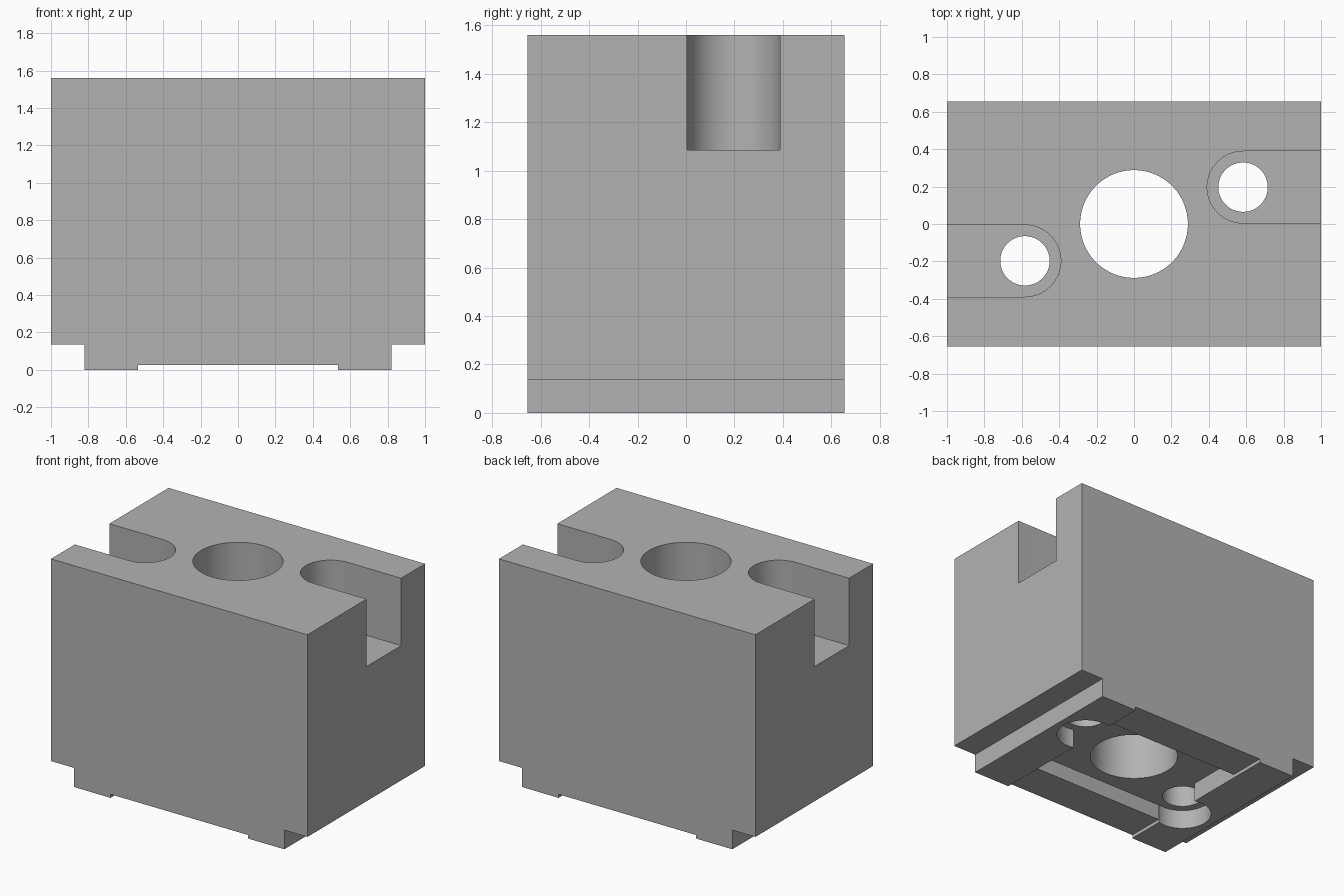
import bpy, bmesh, math

if "Cube" in bpy.data.objects:
    bpy.data.objects.remove(bpy.data.objects["Cube"])

grey = bpy.data.materials.new("grey")
grey.diffuse_color = (0.45, 0.45, 0.45, 1)
grey.use_nodes = True
grey.node_tree.nodes["Principled BSDF"].inputs["Base Color"].default_value = grey.diffuse_color


def prism(name, outline, depth, place):
    """Extrude a 2D outline by depth; place maps (u, v, w) to x, y, z."""
    bm = bmesh.new()
    rings = [[bm.verts.new(place(u, v, w)) for u, v in outline] for w in (0, depth)]
    n = len(outline)
    bm.faces.new(rings[0])
    bm.faces.new(rings[1])
    for i in range(n):
        j = (i + 1) % n
        bm.faces.new((rings[0][i], rings[0][j], rings[1][j], rings[1][i]))
    bmesh.ops.recalc_face_normals(bm, faces=bm.faces)
    mesh = bpy.data.meshes.new(name)
    bm.to_mesh(mesh)
    bm.free()
    mesh.materials.append(grey)
    obj = bpy.data.objects.new(name, mesh)
    bpy.context.collection.objects.link(obj)
    return obj


def arc(cx, cy, r, start, end, n):
    steps = [start + (end - start) * i / n for i in range(n + 1)]
    return [(cx + r * math.cos(a), cy + r * math.sin(a)) for a in steps]


def circle(cx, cy, r, n=64):
    return arc(cx, cy, r, 0, 2 * math.pi, n)[:-1]


def cut(target, outline, z0, z1):
    """Subtract a vertical prism between two heights."""
    cutter = prism("cutter", outline, z1 - z0, lambda u, v, w: (u, v, z0 + w))
    cutter.hide_render = True
    mod = target.modifiers.new("cut", 'BOOLEAN')
    mod.operation = 'DIFFERENCE'
    mod.solver = 'EXACT'
    mod.object = cutter
    bpy.context.view_layer.objects.active = target
    bpy.ops.object.modifier_apply(modifier=mod.name)
    bpy.data.objects.remove(cutter, do_unlink=True)


# Body: stepped front profile with two feet, extruded front to back
TOP, HALF_Y, STEP = 1.56, 0.655, 0.135
right = [(0.535, 0.025), (0.535, 0), (0.82, 0), (0.82, STEP), (1, STEP), (1, TOP)]
profile = right + [(-x, z) for x, z in reversed(right)]
body = prism("block_body", profile, 2 * HALF_Y, lambda u, v, w: (u, w - HALF_Y, v))

# Underside pocket between the feet
P = 0.386
cut(body, [(-0.535, -P), (0.535, -P), (0.535, P), (-0.535, P)], -0.1, STEP)

# Central bore
cut(body, circle(0, 0, 0.288, 96), -0.1, TOP + 0.1)

# Bolt holes with bottom counterbores and open-ended top slots
CX, CY, R = 0.583, 0.197, 0.192
for s in (1, -1):
    slot = [(1.1, CY + R)] + arc(CX, CY, R, math.pi / 2, 1.5 * math.pi, 32) + [(1.1, CY - R)]
    cut(body, [(s * x, s * y) for x, y in slot], 1.085, TOP + 0.1)
    cut(body, circle(s * CX, s * CY, 0.189), -0.1, STEP)
    cut(body, circle(s * CX, s * CY, 0.132), -0.1, TOP + 0.1)

body.select_set(True)
bpy.context.view_layer.objects.active = body
bpy.ops.object.shade_smooth_by_angle(angle=math.radians(30))
